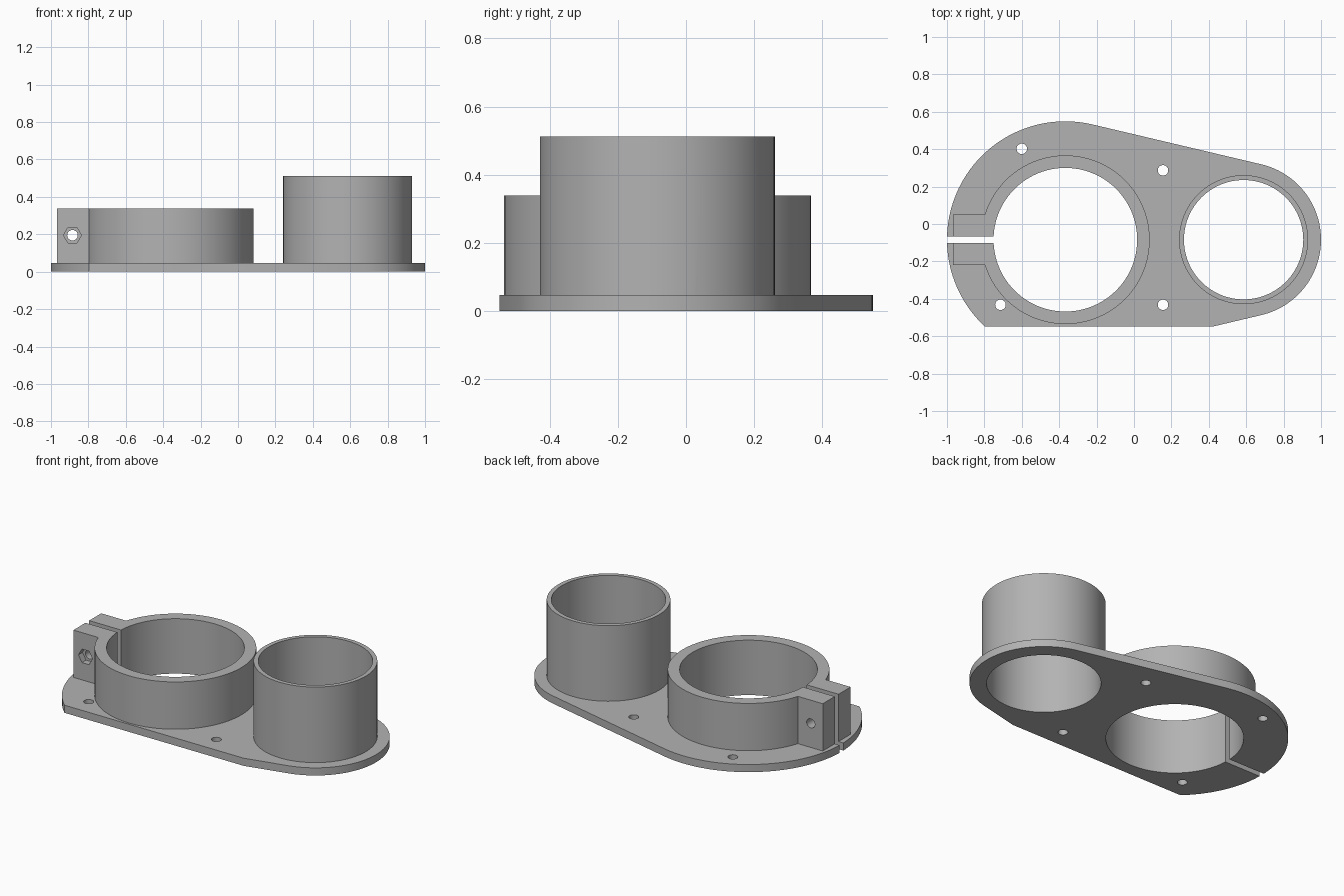
import bpy, bmesh, math
from mathutils import Matrix, Vector

if "Cube" in bpy.data.objects:
    bpy.data.objects.remove(bpy.data.objects["Cube"])

CY = -0.084                      # shared centre line of both tubes
BIG, SMALL = (-0.367, CY), (0.586, CY)
R_BIG, R_SMALL = 0.633, 0.414    # plate end radii
PLATE_H, CLAMP_H, TUBE_H = 0.047, 0.338, 0.512
SEG = 96

gray = bpy.data.materials.new("gray")
gray.diffuse_color = (0.45, 0.45, 0.45, 1)
gray.use_nodes = True
gray.node_tree.nodes["Principled BSDF"].inputs["Base Color"].default_value = gray.diffuse_color


def finish(bm, name):
    bmesh.ops.recalc_face_normals(bm, faces=bm.faces)
    me = bpy.data.meshes.new(name)
    bm.to_mesh(me)
    bm.free()
    me.materials.append(gray)
    ob = bpy.data.objects.new(name, me)
    bpy.context.collection.objects.link(ob)
    return ob


def prism(name, points, z0, z1):
    bm = bmesh.new()
    face = bm.faces.new([bm.verts.new((x, y, z0)) for x, y in points])
    ext = bmesh.ops.extrude_face_region(bm, geom=[face])
    top = [v for v in ext["geom"] if isinstance(v, bmesh.types.BMVert)]
    bmesh.ops.translate(bm, verts=top, vec=(0, 0, z1 - z0))
    return finish(bm, name)


def arc(c, r, a0, a1, n):
    return [(c[0] + r * math.cos(a0 + (a1 - a0) * i / n),
             c[1] + r * math.sin(a0 + (a1 - a0) * i / n)) for i in range(n + 1)]


def disc(name, c, r, z0, z1, n=SEG):
    return prism(name, arc(c, r, 0, 2 * math.pi, n)[:-1], z0, z1)


def box(name, x0, x1, y0, y1, z0, z1):
    return prism(name, [(x0, y0), (x1, y0), (x1, y1), (x0, y1)], z0, z1)


def cross_bar(name, x, z, r, y0, y1, n):
    # round or hexagonal bar running along y
    ob = disc(name, (0, 0), r, 0, y1 - y0, n)
    ob.data.transform(Matrix.Translation((x, y1, z)) @ Matrix.Rotation(math.pi / 2, 4, 'X'))
    return ob


def combine(base, other, op):
    mod = base.modifiers.new(other.name, 'BOOLEAN')
    mod.operation, mod.object, mod.solver = op, other, 'EXACT'
    bpy.context.view_layer.objects.active = base
    bpy.ops.object.modifier_apply(modifier=mod.name)
    bpy.data.objects.remove(other)


# Base plate: two rounded ends joined by tangents, front edge cut straight
phi = math.acos((R_BIG - R_SMALL) / (SMALL[0] - BIG[0]))
outline = arc(SMALL, R_SMALL, -phi, phi, 48) + arc(BIG, R_BIG, phi, 2 * math.pi - phi, 80)
bracket = prism("tube_bracket", outline, 0, PLATE_H)
combine(bracket, box("front_trim", -1.5, 1.5, -1.5, -0.548, -1, 1), 'DIFFERENCE')

# Clamp ring, clamp lug and tall tube
combine(bracket, disc("clamp_ring", BIG, 0.451, 0.02, CLAMP_H), 'UNION')
combine(bracket, box("clamp_lug", -0.967, -0.7, CY - 0.135, CY + 0.135, 0.02, CLAMP_H), 'UNION')
combine(bracket, disc("tall_tube", SMALL, 0.345, 0.02, TUBE_H), 'UNION')

# Bores, clamp slot and mounting holes
combine(bracket, disc("clamp_bore", BIG, 0.384, -1, 1), 'DIFFERENCE')
combine(bracket, disc("tube_bore", SMALL, 0.319, -1, 1), 'DIFFERENCE')
combine(bracket, box("clamp_slot", -1.5, -0.6, CY - 0.018, CY + 0.018, -1, 1), 'DIFFERENCE')
for p in [(-0.6, 0.402), (0.155, 0.287), (0.155, -0.432), (-0.714, -0.432)]:
    combine(bracket, disc("mount_hole", p, 0.028, -1, 1, 32), 'DIFFERENCE')

# Clamp screw hole with hexagonal nut pocket at the front
combine(bracket, cross_bar("screw_hole", -0.885, 0.195, 0.028, -0.5, 0.5, 32), 'DIFFERENCE')
combine(bracket, cross_bar("nut_pocket", -0.885, 0.195, 0.048, -0.5, CY - 0.095, 6), 'DIFFERENCE')

# Smooth round walls, keep machined edges sharp
bpy.ops.object.select_all(action='DESELECT')
bracket.select_set(True)
bpy.context.view_layer.objects.active = bracket
bpy.ops.object.shade_smooth_by_angle(angle=math.radians(30))
